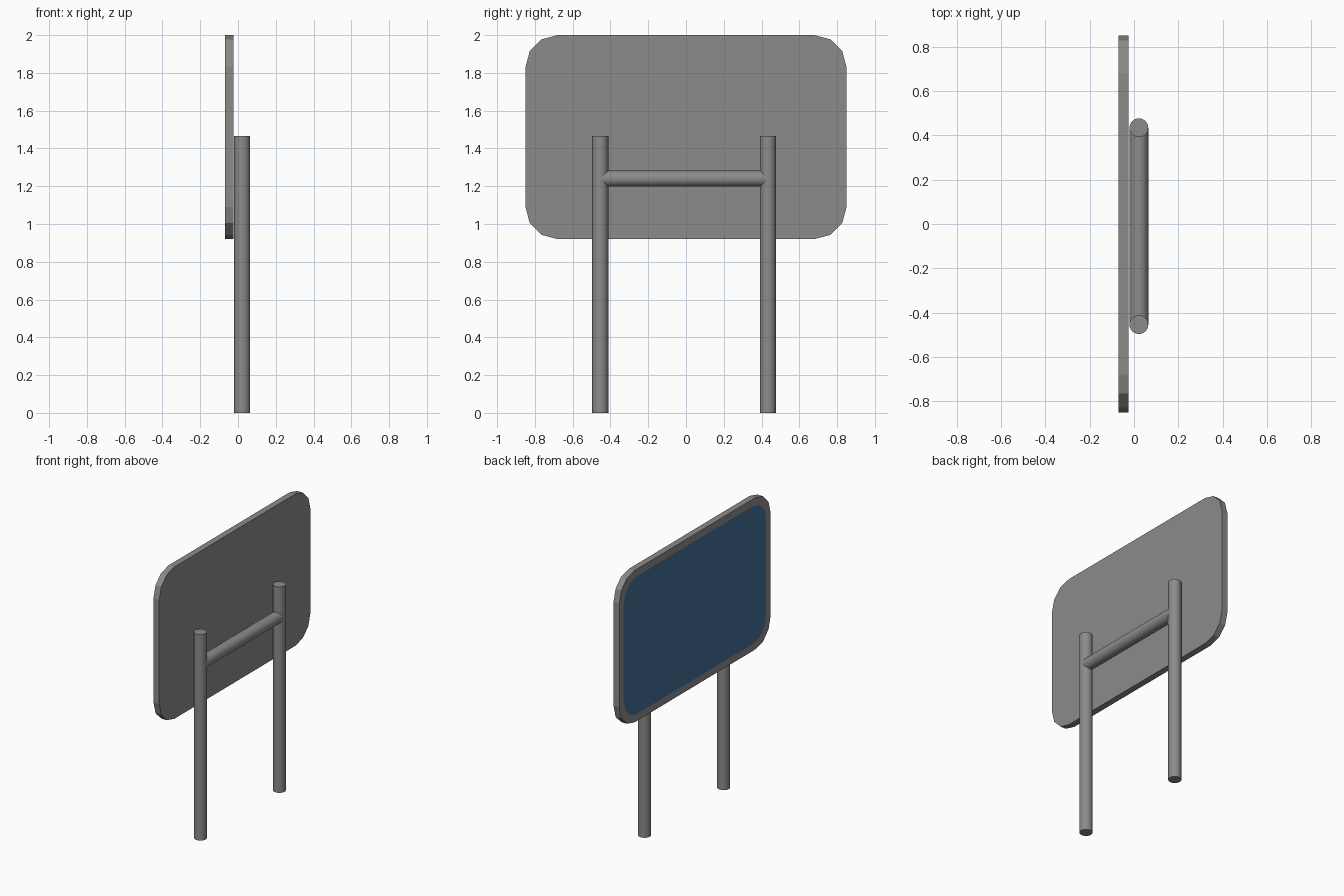
import bpy, bmesh, math
from mathutils import Vector

if "Cube" in bpy.data.objects:
    bpy.data.objects.remove(bpy.data.objects["Cube"])

POST_X, RADIUS = 0.022, 0.0425
POST_Y = (-0.454, 0.434)


def rod(name, start, end, radius=RADIUS, sides=24):
    """Smooth capped cylinder between two points."""
    a, b = Vector(start), Vector(end)
    bpy.ops.mesh.primitive_cylinder_add(vertices=sides, radius=radius,
                                        depth=(b - a).length, location=(a + b) / 2)
    ob = bpy.context.object
    ob.name = name
    ob.rotation_euler = (b - a).to_track_quat('Z', 'Y').to_euler()
    bpy.ops.object.shade_smooth_by_angle(angle=math.radians(35))
    return ob


def rounded_outline(half_y, z0, z1, r, segments=3):
    """Rounded rectangle in the YZ plane."""
    pts = []
    corners = ((1, z1 - r), (-1, z1 - r), (-1, z0 + r), (1, z0 + r))
    for i, (sy, cz) in enumerate(corners):
        for k in range(segments + 1):
            t = math.pi / 2 * (i + k / segments)
            pts.append((sy * (half_y - r) + r * math.cos(t), cz + r * math.sin(t)))
    return pts


blue = bpy.data.materials.new("sign_blue")
blue.diffuse_color = (0.06, 0.16, 0.33, 1)
blue.use_nodes = True
blue.node_tree.nodes["Principled BSDF"].inputs["Base Color"].default_value = blue.diffuse_color
grey = bpy.data.materials.new("metal_grey")
grey.diffuse_color = (0.26, 0.26, 0.26, 1)
grey.use_nodes = True
grey.node_tree.nodes["Principled BSDF"].inputs["Base Color"].default_value = grey.diffuse_color

# Sign board: grey rim and back, blue inset face on the -x side
X_FACE, X_BACK, RIM = -0.07, -0.025, 0.05
outer = rounded_outline(0.85, 0.92, 2.0, 0.17)
inner = rounded_outline(0.85 - RIM, 0.92 + RIM, 2.0 - RIM, 0.17 - RIM / 2)
bm = bmesh.new()
back, front, inset = ([bm.verts.new((x, y, z)) for y, z in loop]
                      for x, loop in ((X_BACK, outer), (X_FACE, outer), (X_FACE, inner)))
bm.faces.new(back)
face = bm.faces.new(list(reversed(inset)))
face.material_index = 1
n = len(outer)
for a, b in ((back, front), (front, inset)):
    for i in range(n):
        j = (i + 1) % n
        bm.faces.new((a[i], b[i], b[j], a[j]))
bmesh.ops.recalc_face_normals(bm, faces=bm.faces)
mesh = bpy.data.meshes.new("sign_board")
bm.to_mesh(mesh)
bm.free()
board = bpy.data.objects.new("sign_board", mesh)
bpy.context.collection.objects.link(board)
mesh.materials.append(grey)
mesh.materials.append(blue)

# Two posts joined by a cross rail
parts = [rod(f"post_{side}", (POST_X, y, 0), (POST_X, y, 1.465))
         for side, y in zip(("left", "right"), POST_Y)]
parts.append(rod("cross_rail", (POST_X, POST_Y[0], 1.24), (POST_X, POST_Y[1], 1.24)))
for ob in parts:
    ob.data.materials.append(grey)
